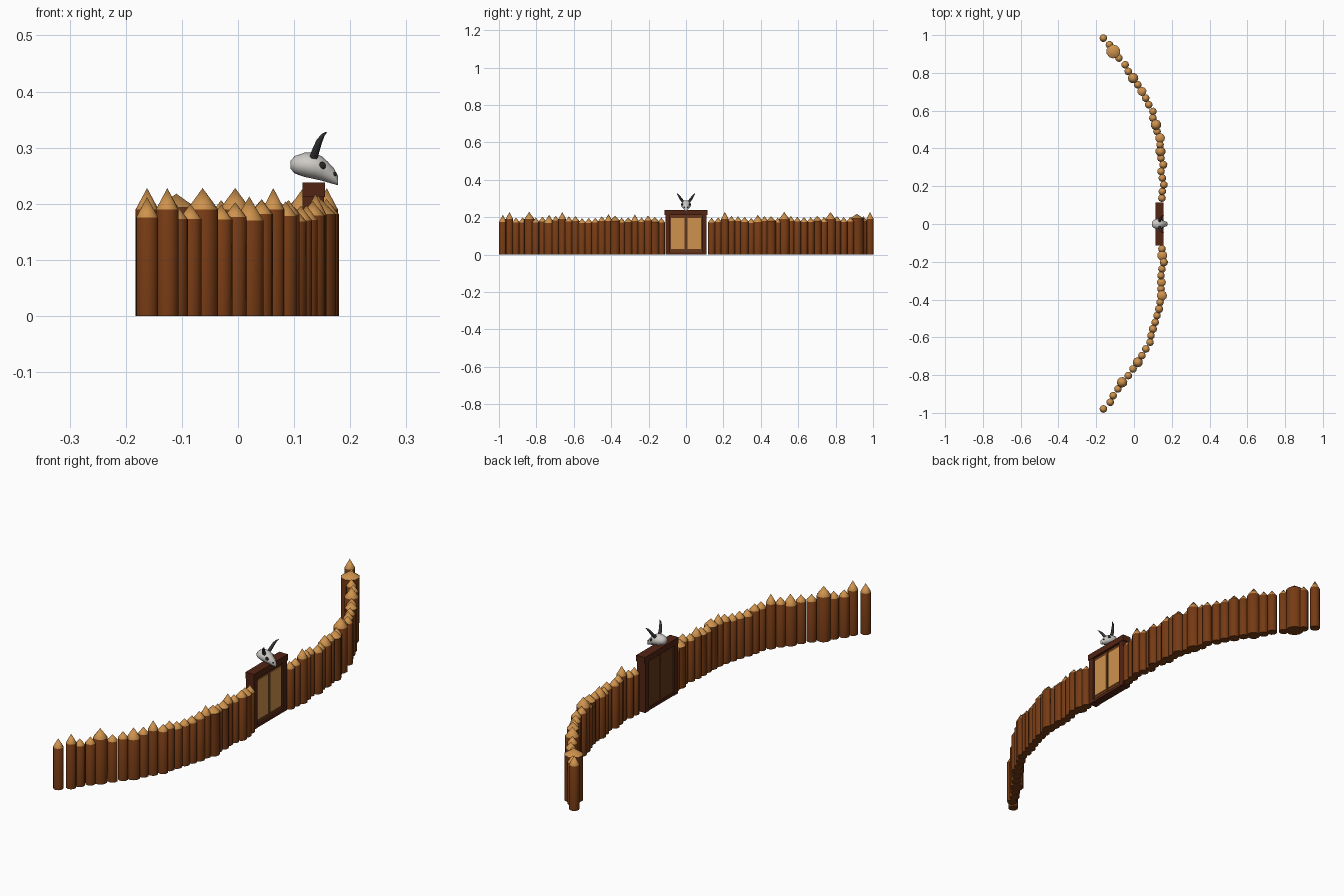
import bpy, bmesh, math, random
from mathutils import Matrix, Vector

if "Cube" in bpy.data.objects:
    bpy.data.objects.remove(bpy.data.objects["Cube"])
random.seed(4)


def mat(name, c):
    m = bpy.data.materials.new(name)
    m.diffuse_color = (*c, 1)
    m.use_nodes = True
    m.node_tree.nodes["Principled BSDF"].inputs["Base Color"].default_value = m.diffuse_color
    return m


BARK = mat("bark brown", (0.18, 0.043, 0.007))
CUT = mat("cut wood tan", (0.62, 0.29, 0.075))
FRAME = mat("dark frame brown", (0.085, 0.018, 0.007))
DOOR = mat("door brown", (0.13, 0.037, 0.009))
BONE = mat("bone grey", (0.62, 0.60, 0.57))
HORN = mat("horn charcoal", (0.035, 0.035, 0.035))
SOCKET = mat("socket black", (0.02, 0.018, 0.016))


def finish(bm, name, mats, smooth=None):
    bmesh.ops.recalc_face_normals(bm, faces=bm.faces)
    me = bpy.data.meshes.new(name)
    bm.to_mesh(me)
    bm.free()
    ob = bpy.data.objects.new(name, me)
    bpy.context.collection.objects.link(ob)
    for m in mats:
        me.materials.append(m)
    if smooth:
        bpy.ops.object.select_all(action='DESELECT')
        ob.select_set(True)
        bpy.context.view_layer.objects.active = ob
        bpy.ops.object.shade_smooth_by_angle(angle=math.radians(smooth))
    return ob


def loft(bm, rings):
    """Skin a list of vertex-coordinate rings and cap both ends."""
    vs = [[bm.verts.new(p) for p in r] for r in rings]
    n = len(vs[0])
    for a, b in zip(vs, vs[1:]):
        for i in range(n):
            bm.faces.new((a[i], a[(i + 1) % n], b[(i + 1) % n], b[i]))
    bm.faces.new(vs[0][::-1])
    bm.faces.new(vs[-1])


def box(name, x, y, z, m):
    bm = bmesh.new()
    bmesh.ops.create_cube(bm, size=1)
    for v in bm.verts:
        v.co = [lo + (c + 0.5) * (hi - lo) for c, (lo, hi) in zip(v.co, (x, y, z))]
    return finish(bm, name, [m])


# Palisade posts: x offsets from the gate outwards, evenly spaced in y
def palisade(name, side, start, xs, radii, tops):
    bm = bmesh.new()
    n = 10
    for i, x in enumerate(xs):
        y = side * (start + 0.0353 * i)
        r = radii.get(i, 0.0205)
        base = 0.168 + 0.014 * random.random()
        base, tip = tops.get(i, (base, base + 0.026 + 0.2 * (r - 0.02)))
        turn = random.random()
        ring = [(x + r * math.cos(turn + k * math.tau / n),
                 y + r * math.sin(turn + k * math.tau / n)) for k in range(n)]
        lo = [bm.verts.new((*p, 0)) for p in ring]
        hi = [bm.verts.new((*p, base)) for p in ring]
        apex = bm.verts.new((x, y, tip))
        bm.faces.new(lo[::-1])
        for k in range(n):
            j = (k + 1) % n
            bm.faces.new((lo[k], lo[j], hi[j], hi[k]))
            bm.faces.new((hi[k], hi[j], apex)).material_index = 1
    finish(bm, name, [BARK, CUT], 40)


TALL = (0.19, 0.228)
palisade("palisade_back", 1, 0.137,
         [.148, .15, .158, .15, .143, .155, .143, .14, .138, .138, .122, .116, .1,
          .1, .078, .062, .042, .02, -.005, -.03, -.047, -.08, -.11, -.13, -.162],
         {5: .022, 7: .027, 9: .026, 11: .028, 16: .024, 18: .028, 22: .037},
         {2: TALL, 11: TALL, 18: TALL, 24: TALL, 22: (.193, .218), 7: (.175, .213)})
palisade("palisade_front", -1, 0.132,
         [.148, .15, .158, .148, .143, .145, .143, .148, .138, .133, .122, .112, .1,
          .09, .085, .063, .042, .02, -.005, -.03, -.063, -.085, -.11, -.126, -.162],
         {1: .027, 2: .022, 5: .024, 7: .027, 9: .022, 12: .022, 17: .027, 20: .028},
         {4: (.18, .215), 8: (.18, .218), 15: TALL, 20: TALL, 23: TALL,
          17: (.17, .213), 24: (.176, .212)})

# Gate: frame, door leaves and tan panels on the outer side
box("gate_lintel", (.115, .155), (-.114, .114), (.212, .238), FRAME)
for s in (-1, 1):
    box("gate_jamb", (.115, .153), sorted((s * .086, s * .11)), (0, .212), FRAME)
    box("door_leaf", (.122, .144), sorted((s * .001, s * .086)), (.004, .212), DOOR)
    box("door_panel", (.144, .147), sorted((s * .008, s * .08)), (.03, .197), CUT)
box("gate_sill", (.117, .152), (-.11, .11), (0, .012), FRAME)

# Horned skull: stations are x, bottom, top, half width
bm = bmesh.new()
rings = []
for x, lo, hi, w in [(.094, .262, .277, .009), (.101, .254, .285, .019),
                     (.118, .248, .291, .026), (.137, .244, .291, .027),
                     (.150, .241, .284, .022), (.160, .238, .275, .016),
                     (.171, .235, .263, .012), (.178, .233, .250, .007)]:
    rings.append([(x, w * math.cos(a), (lo + hi) / 2 + (hi - lo) / 2 * math.sin(a))
                  for a in (k * math.tau / 12 for k in range(12))])
loft(bm, rings)
finish(bm, "skull", [BONE], 50)

# Eye sockets and nostrils
for s in (-1, 1):
    for name, pos, size in (("eye_socket", (.150, .0195, .268), (.007, .004, .007)),
                            ("nostril", (.172, .009, .253), (.004, .003, .004))):
        bm = bmesh.new()
        bmesh.ops.create_uvsphere(
            bm, u_segments=10, v_segments=6, radius=1,
            matrix=Matrix.Translation((pos[0], s * pos[1], pos[2])) @ Matrix.Diagonal((*size, 1)))
        finish(bm, name, [SOCKET], 60)
    # Curved horn tapering upward and outward
    path = [(.134, .013, .280), (.139, .026, .296), (.145, .036, .312),
            (.151, .043, .322), (.158, .048, .328)]
    bm = bmesh.new()
    rings = []
    for (x, y, z), r in zip(path, (.0075, .0068, .0055, .0035, .0008)):
        d = Vector((.4, s * .55, .8)).normalized()
        u = d.cross(Vector((1, 0, 0))).normalized()
        v = d.cross(u)
        c = Vector((x, s * y, z))
        rings.append([c + r * (u * math.cos(a) + v * math.sin(a))
                      for a in (k * math.tau / 8 for k in range(8))])
    loft(bm, rings)
    finish(bm, "horn", [HORN], 50)
